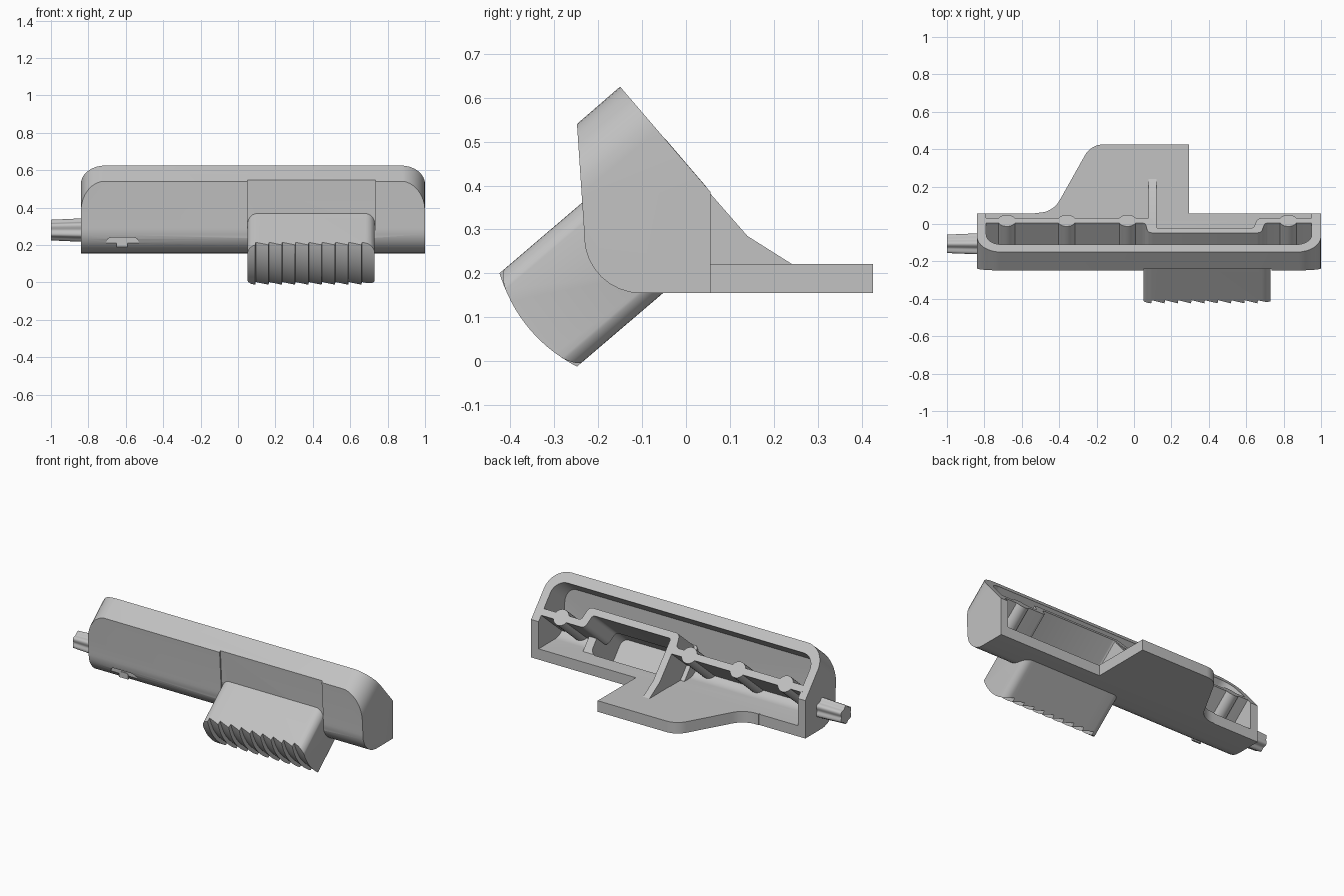
import bpy, bmesh, math
from mathutils import Vector

cube = bpy.data.objects.get("Cube")
if cube:
    bpy.data.objects.remove(cube)

grey = bpy.data.materials.new("light_grey_plastic")
grey.use_nodes = True
grey.diffuse_color = (0.54, 0.54, 0.54, 1)
bsdf = next(n for n in grey.node_tree.nodes if n.type == 'BSDF_PRINCIPLED')
bsdf.inputs["Base Color"].default_value = grey.diffuse_color

# Tilted moulding axis: most features run along it
ANG = math.radians(40.5)
C, S = math.cos(ANG), math.sin(ANG)
OPEN = 0.293   # distance of the sloped opening along the axis


def yz(u, v, h): return (h, u, v)
def xy(u, v, h): return (u, v, h)
def xz(u, v, h): return (u, h, v)
def tilt(u, v, h): return (u, C * h - S * v, S * h + C * v)


def loft(name, rings):
    """Closed solid through equal-sized rings of points."""
    bm = bmesh.new()
    vs = [[bm.verts.new(p) for p in r] for r in rings]
    n = len(vs[0])
    for a, b in zip(vs, vs[1:]):
        for i in range(n):
            j = (i + 1) % n
            bm.faces.new((a[i], a[j], b[j], b[i]))
    bm.faces.new(vs[0])
    bm.faces.new(vs[-1][::-1])
    bmesh.ops.recalc_face_normals(bm, faces=bm.faces)
    me = bpy.data.meshes.new(name)
    bm.to_mesh(me)
    bm.free()
    me.materials.append(grey)
    ob = bpy.data.objects.new(name, me)
    bpy.context.collection.objects.link(ob)
    return ob


def prism(name, pts, frame, h0, h1):
    return loft(name, [[frame(u, v, h) for u, v in pts] for h in (h0, h1)])


def boolean(ob, tool, op, keep=False):
    mod = ob.modifiers.new("cut", 'BOOLEAN')
    mod.operation, mod.solver, mod.object = op, 'EXACT', tool
    dg = bpy.context.evaluated_depsgraph_get()
    me = bpy.data.meshes.new_from_object(ob.evaluated_get(dg))
    ob.modifiers.clear()
    ob.data = me
    if not keep:
        bpy.data.objects.remove(tool)


def rounded(corners, seg=8):
    """Polygon from (x, y, radius) corners, each rounded by an arc."""
    out = []
    n = len(corners)
    for i, (x, y, r) in enumerate(corners):
        p = Vector((x, y))
        if r == 0:
            out.append((x, y))
            continue
        a = (Vector(corners[i - 1][:2]) - p).normalized()
        b = (Vector(corners[(i + 1) % n][:2]) - p).normalized()
        half = a.angle(b) / 2
        mid = p + (a + b).normalized() * (r / math.sin(half))
        s = p + a * (r / math.tan(half)) - mid
        e = p + b * (r / math.tan(half)) - mid
        for k in range(seg + 1):
            t = k / seg
            w = math.pi - 2 * half
            q = (s * math.sin((1 - t) * w) + e * math.sin(t * w)) / math.sin(w)
            out.append(tuple(mid + q))
    return out


def box(x0, x1, y0, y1, low, top):
    return rounded([(x0, y0, low), (x1, y0, low), (x1, y1, top), (x0, y1, top)])


# Housing: side profile crossed with a round-cornered outline along the axis
housing = prism("housing", rounded([
    (0.056, 0.155, 0), (-0.23, 0.155, 0.13), (-0.232, 0.3, 0), (-0.248, 0.54, 0),
    (-0.15, 0.625, 0), (0.056, 0.385, 0)]), yz, -0.84, 1.0)
outline = prism("outline", box(-0.84, 1.0, -0.3, 0.573, 0, 0.13), tilt, -1, 1)
boolean(housing, outline, 'INTERSECT')

# Cavity open to the slope and the back
cavity = prism("cavity", rounded([
    (0.3, 0.22, 0), (-0.19, 0.22, 0.09), (-0.2, 0.7, 0), (0.3, 0.7, 0)]), yz, -0.79, 0.95)
inner = prism("inner", box(-0.79, 0.95, -0.5, 0.51, 0, 0.08), tilt, -1, 1)
boolean(cavity, inner, 'INTERSECT')
boolean(housing, cavity, 'DIFFERENCE')

# Shallow panel behind the button and small slot on the front
panel = prism("panel", [(-0.3, 0.1), (-0.3, 0.55), (-0.24, 0.55), (-0.223, 0.29),
                        (-0.223, 0.1)], yz, 0.05, 0.735)
boolean(housing, panel, 'DIFFERENCE')
slot = prism("slot", box(-0.705, -0.53, 0.17, 0.24, 0.03, 0.03), xz, -0.3, -0.208)
boolean(housing, slot, 'DIFFERENCE')
prism("slot_tab", box(-0.65, -0.59, 0.19, 0.225, 0.0, 0.015), xz, -0.212, -0.2)

# Hollow button with sawtooth grip
TEETH, PITCH, X0 = 9, 0.071, 0.092
sections = [(0.03, 0.0), (X0, 0.0)]
for i in range(TEETH):
    x = X0 + i * PITCH
    sections += [(x + 0.003, 0.022), (x + PITCH, 0.0)]


def grip_ring(x, cut):
    pts = [(0.44, 0.1), (0.13, 0.1)]
    for k in range(17):
        u = k / 8 - 1
        pts.append((0.285 + 0.155 * u, -0.187 - 0.036 * (1 - u * u) + cut))
    return [tilt(x, e, t) for e, t in pts]


button = loft("button", [grip_ring(*s) for s in sections])
shape = prism("button_shape", box(0.05, 0.733, 0.152, 0.428, 0.05, 0.05), tilt, -0.5, 0.3)
boolean(button, shape, 'INTERSECT')
hollow = prism("hollow", box(0.1, 0.68, 0.2, 0.385, 0.04, 0.04), tilt, -0.15, 0.15)
boolean(button, hollow, 'DIFFERENCE', keep=True)
boolean(housing, hollow, 'DIFFERENCE')

# Rear mounting plate
prism("rear_plate", rounded([
    (-0.53, 0.05, 0), (0.295, 0.05, 0), (0.295, 0.425, 0), (-0.23, 0.425, 0.11),
    (-0.435, 0.06, 0.13), (-0.53, 0.06, 0)]), xy, 0.155, 0.222)

# Inner web following a stepped path
HI, LO, T = 0.315, 0.396, 0.02
top = [(-0.8, HI + T, 0), (0.06, HI + T, 0.02), (0.075, LO + T, 0.03),
       (0.68, LO + T, 0.03), (0.70, HI + T, 0.02), (0.96, HI + T, 0)]
low = [(0.96, HI - T, 0), (0.66, HI - T, 0.03), (0.64, LO - T, 0.02),
       (0.115, LO - T, 0.02), (0.10, HI - T, 0.03), (-0.8, HI - T, 0)]
prism("inner_web", rounded(top + low, 5), tilt, 0.0, OPEN)

# Screw bosses on the web
for i, x in enumerate((-0.68, -0.36, -0.035, 0.825)):
    ring = [(x + 0.048 * math.cos(k * math.tau / 24), HI + 0.048 * math.sin(k * math.tau / 24))
            for k in range(24)]
    prism(f"screw_boss_{i + 1}", ring, tilt, 0.02, OPEN)

# Gusset rib between web and plate
prism("gusset_rib", [(-0.035, 0.485), (0.14, 0.285), (0.24, 0.222), (0.24, 0.2),
                     (-0.15, 0.2), (-0.19, 0.25), (-0.19, 0.35)], yz, 0.077, 0.12)

# Fluted tapered spigot on the end
rings = []
for x, r in ((-1.0, 0.054), (-0.82, 0.062)):
    ring = []
    for k in range(72):
        a = k * math.tau / 72
        q = r * (0.92 + 0.1 * math.cos(6 * a))
        ring.append((x, -0.106 + q * math.sin(a), 0.28 + q * math.cos(a)))
    rings.append(ring)
loft("end_spigot", rings)

# Smooth shading with sharp edges kept
bpy.ops.object.select_all(action='DESELECT')
for ob in bpy.context.collection.objects:
    if ob.type == 'MESH' and grey.name in ob.data.materials:
        ob.select_set(True)
        bpy.context.view_layer.objects.active = ob
bpy.ops.object.shade_smooth_by_angle(angle=math.radians(30))
